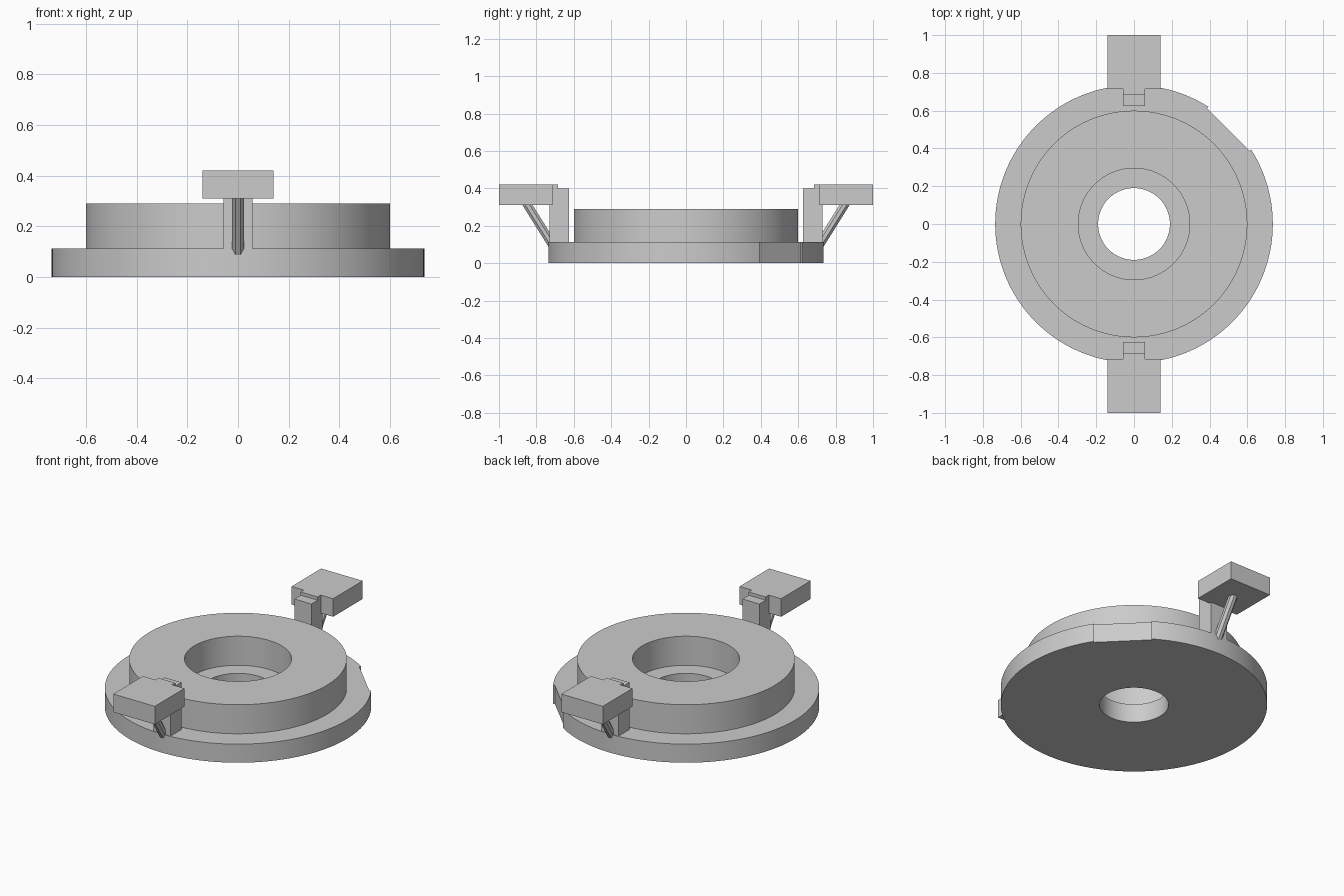
import bpy
import bmesh
from math import pi, cos, sin, tau
from mathutils import Matrix, Vector

cube = bpy.data.objects.get("Cube")
if cube:
    bpy.data.objects.remove(cube, do_unlink=True)

grey = bpy.data.materials.new("plain_grey")
grey.use_nodes = True
grey.diffuse_color = (0.6, 0.6, 0.6, 1)
grey.node_tree.nodes["Principled BSDF"].inputs["Base Color"].default_value = (0.6, 0.6, 0.6, 1)


def make_object(name, bm):
    bmesh.ops.recalc_face_normals(bm, faces=bm.faces)
    mesh = bpy.data.meshes.new(name)
    bm.to_mesh(mesh)
    bm.free()
    mesh.materials.append(grey)
    obj = bpy.data.objects.new(name, mesh)
    bpy.context.collection.objects.link(obj)
    return obj


def lathe(name, profile, steps):
    """Revolve a closed (radius, z) profile around the z axis."""
    bm = bmesh.new()
    rings = [[bm.verts.new((r * cos(tau * i / steps), r * sin(tau * i / steps), z))
              for r, z in profile] for i in range(steps)]
    n = len(profile)
    for i in range(steps):
        a, b = rings[i], rings[(i + 1) % steps]
        for j in range(n):
            k = (j + 1) % n
            bm.faces.new((a[j], b[j], b[k], a[k]))
    return make_object(name, bm)


def extrude_x(name, profile, half):
    """Extrude a (y, z) profile from -half to half along x."""
    bm = bmesh.new()
    face = bm.faces.new([bm.verts.new((-half, y, z)) for y, z in profile])
    out = bmesh.ops.extrude_face_region(bm, geom=[face])
    verts = [g for g in out["geom"] if isinstance(g, bmesh.types.BMVert)]
    bmesh.ops.translate(bm, verts=verts, vec=(2 * half, 0, 0))
    return make_object(name, bm)


def box(name, lo, hi):
    bm = bmesh.new()
    lo, hi = Vector(lo), Vector(hi)
    bmesh.ops.create_cube(bm, size=1, matrix=Matrix.Translation((lo + hi) / 2)
                          @ Matrix.Diagonal((*(hi - lo), 1)))
    return make_object(name, bm)


def rod(name, start, end, flat_radius, sides=8):
    """Prism between two points, with flats facing sideways."""
    bm = bmesh.new()
    start, end = Vector(start), Vector(end)
    axis = end - start
    radius = flat_radius / cos(pi / sides)
    place = (Matrix.Translation((start + end) / 2)
             @ Vector((0, 0, 1)).rotation_difference(axis).to_matrix().to_4x4()
             @ Matrix.Rotation(pi / sides, 4, 'Z'))
    bmesh.ops.create_cone(bm, cap_ends=True, segments=sides, radius1=radius,
                          radius2=radius, depth=axis.length, matrix=place)
    return make_object(name, bm)


# Stepped ring with a counterbored centre hole
base = lathe("stepped_ring", [(0.19, 0), (0.735, 0), (0.735, 0.113), (0.6, 0.113),
                              (0.6, 0.29), (0.295, 0.29), (0.295, 0.113), (0.19, 0.113)], 120)

# Shallow flat cut into the rim, back left
cutter = box("rim_flat_cutter", (0.707, -0.16, -0.1), (0.9, 0.16, 0.2))
cutter.rotation_euler.z = pi / 4
cutter.hide_render = True
cutter.hide_set(True)
cut = base.modifiers.new("rim_flat", 'BOOLEAN')
cut.operation = 'DIFFERENCE'
cut.solver = 'EXACT'
cut.object = cutter

# Apply the cut before shading
bpy.context.view_layer.update()
result = bpy.data.meshes.new_from_object(base.evaluated_get(bpy.context.evaluated_depsgraph_get()))
base.modifiers.clear()
base.data = result
bpy.data.objects.remove(cutter, do_unlink=True)
bpy.ops.object.select_all(action='DESELECT')
base.select_set(True)
bpy.context.view_layer.objects.active = base
bpy.ops.object.shade_smooth_by_angle(angle=0.4)

# Two raised lugs: post, platform and diagonal strut
post_profile = [(0.625, 0.1), (0.73, 0.1), (0.73, 0.38), (0.715, 0.38),
                (0.715, 0.42), (0.685, 0.42), (0.685, 0.4), (0.625, 0.4)]
for side, turn in (("back", 0), ("front", pi)):
    parts = [extrude_x(side + "_post", post_profile, 0.057),
             box(side + "_platform", (-0.14, 0.715, 0.31), (0.14, 1, 0.42)),
             rod(side + "_strut", (0, 0.7, 0.075), (0, 0.86, 0.331), 0.023)]
    for part in parts:
        part.rotation_euler.z = turn
